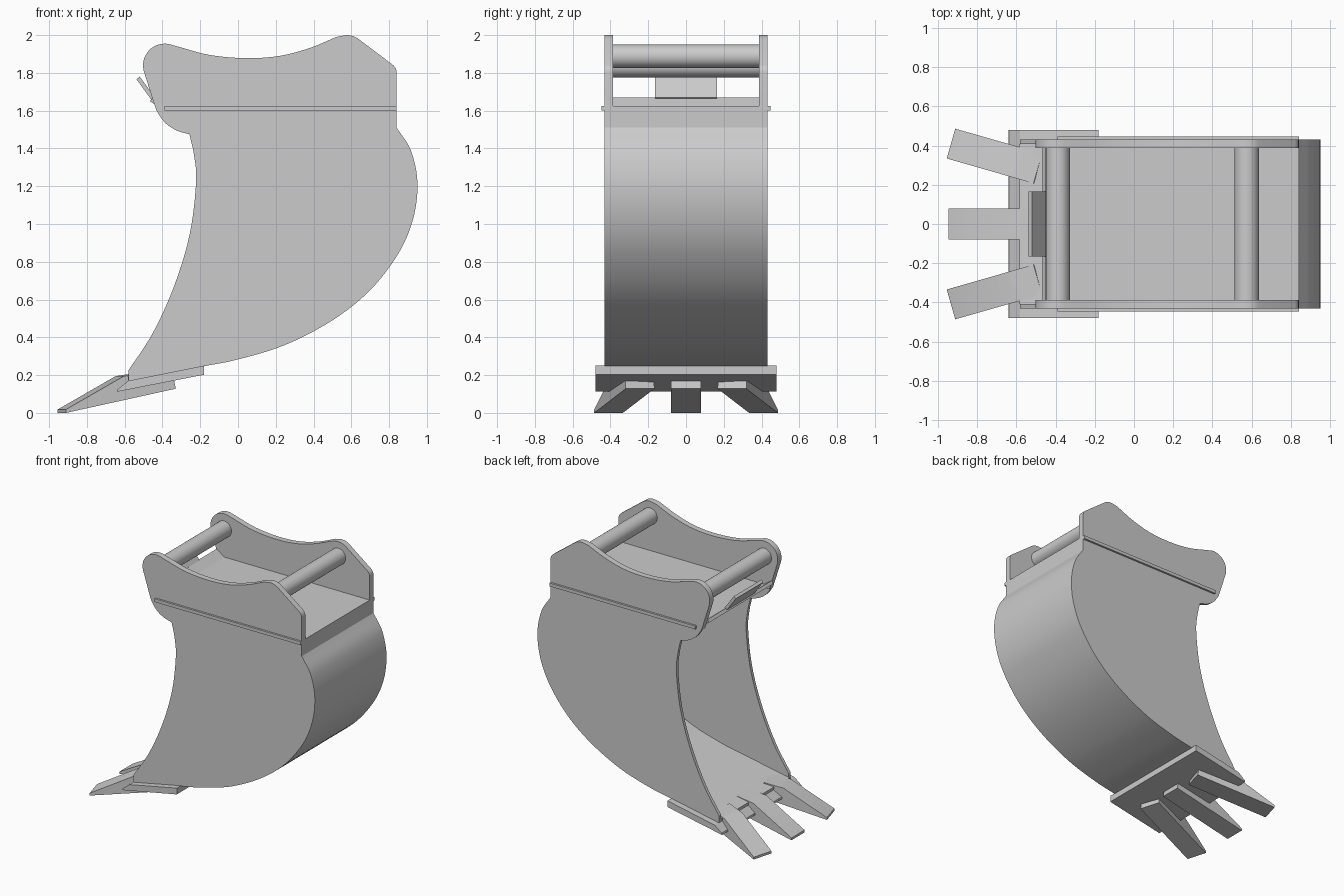
import bpy, bmesh, math
from mathutils import Vector, Matrix

if "Cube" in bpy.data.objects:
    bpy.data.objects.remove(bpy.data.objects["Cube"])


def spline(pts, n=6):
    """Catmull-Rom curve through 2D points."""
    p = [Vector(q) for q in pts]
    p = [2 * p[0] - p[1]] + p + [2 * p[-1] - p[-2]]
    out = []
    for i in range(1, len(p) - 2):
        a, b, c, d = p[i - 1:i + 3]
        for k in range(n):
            t = k / n
            out.append(0.5 * (2 * b + (c - a) * t + (2 * a - 5 * b + 4 * c - d) * t * t
                              + (3 * b - a - 3 * c + d) * t ** 3))
    return [tuple(v) for v in out] + [tuple(p[-2])]


def arc(cx, cz, r, a0, a1, n=12):
    return [(cx + r * math.cos(math.radians(a0 + (a1 - a0) * i / n)),
             cz + r * math.sin(math.radians(a0 + (a1 - a0) * i / n))) for i in range(n + 1)]


def prism(name, pts, y0, y1, matrix=None):
    """Extrude an x-z profile from y0 to y1."""
    bm = bmesh.new()
    a = [bm.verts.new((x, y0, z)) for x, z in pts]
    b = [bm.verts.new((x, y1, z)) for x, z in pts]
    bm.faces.new(a)
    bm.faces.new(b[::-1])
    n = len(pts)
    for i in range(n):
        bm.faces.new((a[i], b[i], b[(i + 1) % n], a[(i + 1) % n]))
    return finish(name, bm, matrix)


def finish(name, bm, matrix=None):
    if matrix:
        bm.transform(matrix)
    bmesh.ops.recalc_face_normals(bm, faces=bm.faces)
    me = bpy.data.meshes.new(name)
    bm.to_mesh(me)
    bm.free()
    ob = bpy.data.objects.new(name, me)
    bpy.context.collection.objects.link(ob)
    bpy.ops.object.select_all(action='DESELECT')
    ob.select_set(True)
    bpy.context.view_layer.objects.active = ob
    bpy.ops.object.shade_smooth_by_angle(angle=math.radians(25))
    return ob


def ribbon(name, pts, t, w):
    """Bent sheet: profile line thickened to its right-hand side, width +-w."""
    p = [Vector(q) for q in pts]
    inner = []
    for i, q in enumerate(p):
        d0 = (q - p[max(i - 1, 0)]) if i else p[1] - q
        d1 = (p[i + 1] - q) if i < len(p) - 1 else d0
        n0 = Vector((d0.y, -d0.x)).normalized()
        n1 = Vector((d1.y, -d1.x)).normalized()
        m = (n0 + n1).normalized()
        inner.append(q + m * t / max(m.dot(n0), 0.4))
    bm = bmesh.new()
    rows = [[bm.verts.new((o.x, y, o.y)) for o, y in ((a, -w), (a, w), (b, w), (b, -w))]
            for a, b in zip(p, inner)]
    for r, s in zip(rows, rows[1:]):
        for k in range(4):
            bm.faces.new((r[k], r[(k + 1) % 4], s[(k + 1) % 4], s[k]))
    bm.faces.new(rows[0])
    bm.faces.new(rows[-1])
    return finish(name, bm)


# shared outlines
back_curve = spline([(0.84, 1.51), (0.915, 1.39), (0.95, 1.22), (0.928, 1.03), (0.85, 0.845),
                     (0.70, 0.65), (0.50, 0.49), (0.25, 0.36), (0.0, 0.283), (-0.18, 0.247)])
front_edge = spline([(-0.58, 0.225), (-0.45, 0.425), (-0.335, 0.68), (-0.255, 0.95),
                     (-0.222, 1.22), (-0.232, 1.36), (-0.257, 1.475)])
lobe = spline([(-0.257, 1.475), (-0.33, 1.497), (-0.39, 1.54), (-0.432, 1.60)], 4)

lower_plate = [(0.84, 1.60)] + back_curve + [(-0.58, 0.17)] + front_edge + lobe[1:]
ear = ([(-0.432, 1.60), (-0.45, 1.655)] + arc(-0.388, 1.84, 0.115, 195, 68)
       + spline([(-0.31, 1.937), (-0.15, 1.895), (0.04, 1.878), (0.22, 1.89),
                 (0.38, 1.932), (0.52, 1.99)])
       + arc(0.577, 1.90, 0.10, 108, 52, 8) + arc(0.785, 1.80, 0.055, 52, 0, 6)
       + [(0.84, 1.60)])

# side plates, hanger ears and stiffener strips on both sides
for s, side in ((-1, "front"), (1, "back")):
    prism(side + "_side_plate", lower_plate, s * 0.408, s * 0.432)
    prism(side + "_hanger_ear", ear, s * 0.387, s * 0.432)
    prism(side + "_stiffener_strip",
          [(-0.39, 1.60), (0.84, 1.60), (0.84, 1.625), (-0.39, 1.625)], s * 0.432, s * 0.447)

# bent bucket shell: top plate with raised lip, and curved back and floor
ribbon("top_plate", [(-0.452, 1.67), (-0.385, 1.625), (0.84, 1.625)], 0.025, 0.387)
ribbon("bucket_shell", [(0.84, 1.625)] + back_curve + [(-0.58, 0.17)], 0.025, 0.408)

# deflector on the raised lip
prism("deflector", [(-0.52, 1.78), (-0.537, 1.766), (-0.457, 1.655), (-0.44, 1.67)], -0.165, 0.165)

# hanger pins
for name, x, z in (("front_pin", -0.388, 1.838), ("rear_pin", 0.575, 1.888)):
    bm = bmesh.new()
    bmesh.ops.create_cone(bm, cap_ends=True, segments=48, radius1=0.062, radius2=0.062, depth=0.78)
    finish(name, bm, Matrix.Translation((x, 0, z)) @ Matrix.Rotation(math.pi / 2, 4, 'X'))

# cutting edge
prism("cutting_edge", [(-0.64, 0.112), (-0.18, 0.202), (-0.18, 0.25), (-0.58, 0.17),
                       (-0.637, 0.125)], -0.48, 0.48)

# digging teeth, outer ones splayed; profile is measured from the tip
tooth = [(0, 0), (0.605, 0.128), (0.597, 0.17), (0.48, 0.175), (0.46, 0.215),
         (0.37, 0.202), (0.32, 0.195), (0.0, 0.018)]
for name, x, y, a in (("middle_tooth", -0.945, 0, 0), ("front_tooth", -0.933, -0.41, 16),
                      ("back_tooth", -0.933, 0.41, -16)):
    prism(name, tooth, -0.079, 0.079,
          Matrix.Translation((x, y, 0)) @ Matrix.Rotation(math.radians(a), 4, 'Z'))
